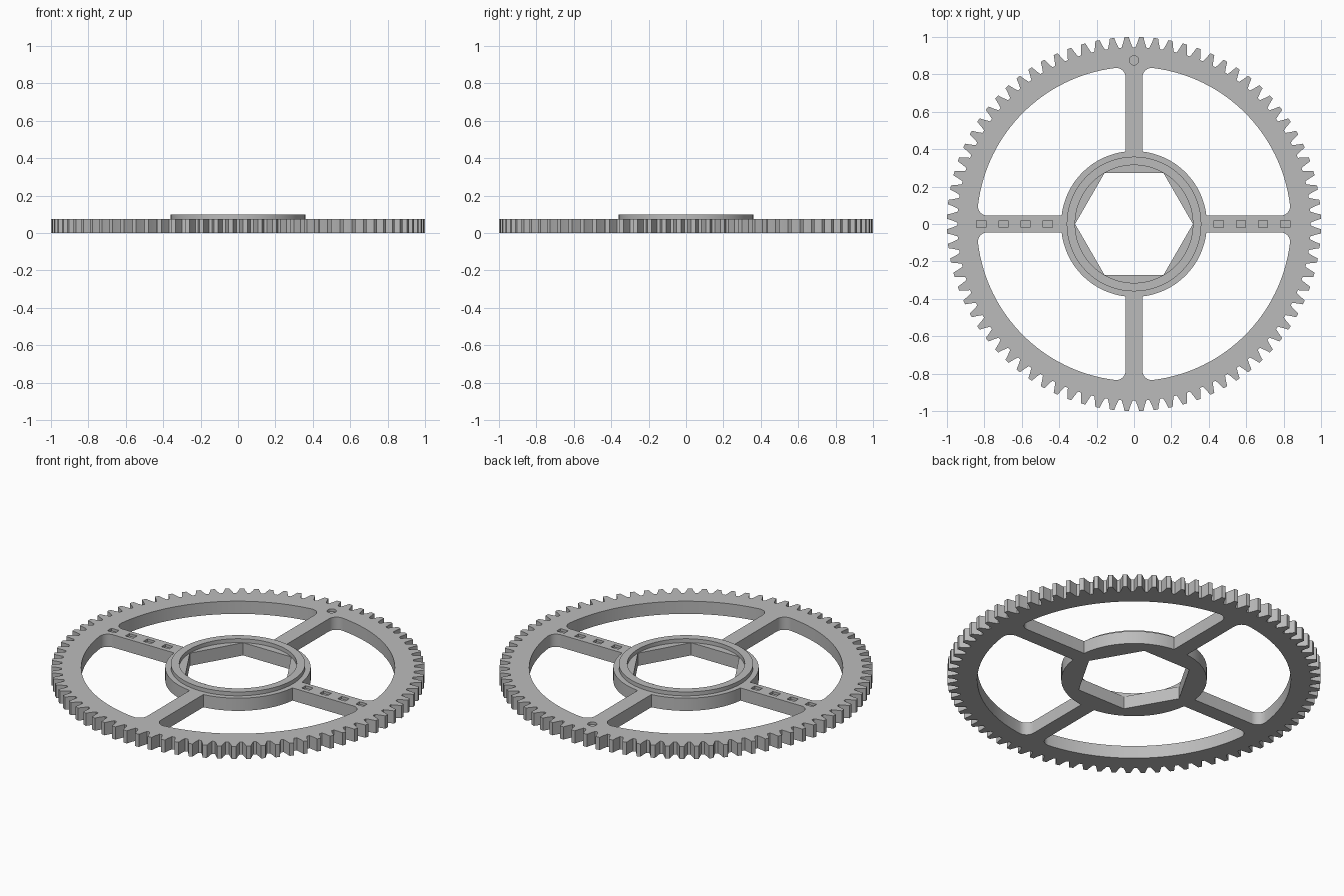
import bpy, bmesh
from math import sin, cos, asin, pi, radians

if "Cube" in bpy.data.objects:
    bpy.data.objects.remove(bpy.data.objects["Cube"], do_unlink=True)

TEETH = 80
PLATE_TOP, RING_TOP, POCKET_FLOOR = 0.075, 0.098, 0.06
HUB_R, RIM_R, SPOKE_HALF, FILLET = 0.39, 0.84, 0.045, 0.05
HEX_R = 0.315

grey = bpy.data.materials.new("plain grey")
grey.use_nodes = True
colour = (0.5, 0.5, 0.5, 1)
grey.diffuse_color = colour
grey.node_tree.nodes["Principled BSDF"].inputs["Base Color"].default_value = colour


def arc(cx, cy, r, a, b, n):
    """Points along an arc, both ends included."""
    return [(cx + r * cos(a + (b - a) * i / n), cy + r * sin(a + (b - a) * i / n))
            for i in range(n + 1)]


def circle(cx, cy, r, n):
    return arc(cx, cy, r, 0, 2 * pi, n)[:-1]


def rotate(points, a):
    return [(x * cos(a) - y * sin(a), x * sin(a) + y * cos(a)) for x, y in points]


def rectangle(cx, cy, w, h):
    return [(cx + i * w / 2, cy + j * h / 2) for i, j in ((-1, -1), (1, -1), (1, 1), (-1, 1))]


def evaluated_mesh(obj):
    graph = bpy.context.evaluated_depsgraph_get()
    return bpy.data.meshes.new_from_object(obj.evaluated_get(graph))


def extrude(name, outlines, z0, z1):
    """Solid from flat outlines; inner outlines become holes."""
    curve = bpy.data.curves.new(name, 'CURVE')
    curve.dimensions, curve.fill_mode = '2D', 'BOTH'
    curve.extrude = (z1 - z0) / 2
    for points in outlines:
        spline = curve.splines.new('POLY')
        spline.points.add(len(points) - 1)
        for p, (x, y) in zip(spline.points, points):
            p.co = (x, y, 0, 1)
        spline.use_cyclic_u = True
    temp = bpy.data.objects.new("outline", curve)
    bpy.context.collection.objects.link(temp)
    mesh = evaluated_mesh(temp)
    bpy.data.objects.remove(temp, do_unlink=True)

    bm = bmesh.new()
    bm.from_mesh(mesh)
    bmesh.ops.remove_doubles(bm, verts=bm.verts, dist=0.0001)
    bmesh.ops.recalc_face_normals(bm, faces=bm.faces)
    bmesh.ops.translate(bm, verts=bm.verts, vec=(0, 0, (z0 + z1) / 2))
    bm.to_mesh(mesh)
    bm.free()
    mesh.materials.clear()
    mesh.materials.append(grey)
    obj = bpy.data.objects.new(name, mesh)
    bpy.context.collection.objects.link(obj)
    return obj


# Toothed outer edge, with a gap on each axis
pitch = 2 * pi / TEETH
tooth = [(-0.39, 0.945), (-0.25, 0.973), (-0.15, 1), (0.15, 1), (0.25, 0.973), (0.39, 0.945)]
edge = [(r * cos((i + 0.5 + f) * pitch), r * sin((i + 0.5 + f) * pitch))
        for i in range(TEETH) for f, r in tooth]

# One window between spokes, rounded at its rim corners
hub_a = asin(SPOKE_HALF / HUB_R)
inner_r, offset = RIM_R - FILLET, SPOKE_HALF + FILLET
rim_a = asin(offset / inner_r)
along = inner_r * cos(rim_a)
window = (arc(0, 0, HUB_R, pi / 2 - hub_a, hub_a, 16)
          + arc(along, offset, FILLET, -pi / 2, rim_a, 8)
          + arc(0, 0, RIM_R, rim_a, pi / 2 - rim_a, 32)[1:-1]
          + arc(offset, along, FILLET, pi / 2 - rim_a, pi, 8))
windows = [rotate(window, k * pi / 2) for k in range(4)]

hexagon = circle(0, 0, HEX_R, 6)
wheel = extrude("gear_wheel", [edge, hexagon] + windows, 0, PLATE_TOP)

# Shallow pockets along the side spokes and a round timing mark on the rim
pockets = [rectangle(side * 0.635 - 0.004 + (k - 1.5) * 0.118, 0, 0.05, 0.037)
           for side in (-1, 1) for k in range(4)]
pockets.append(circle(0, 0.875, 0.025, 24))
cutter = extrude("pocket_cutter", pockets, POCKET_FLOOR, PLATE_TOP + 0.05)
cutter.hide_render = True
cut = wheel.modifiers.new("pockets", 'BOOLEAN')
cut.operation, cut.solver, cut.object = 'DIFFERENCE', 'EXACT', cutter
result = evaluated_mesh(wheel)
wheel.modifiers.clear()
wheel.data = result
bpy.data.objects.remove(cutter, do_unlink=True)

# Raised collar around the hexagonal bore
collar = extrude("hub_collar", [circle(0, 0, 0.36, 72), circle(0, 0, HEX_R, 72)],
                 PLATE_TOP - 0.002, RING_TOP)

# Smooth the curved walls, keep the edges sharp
for obj in (wheel, collar):
    bpy.ops.object.select_all(action='DESELECT')
    obj.select_set(True)
    bpy.context.view_layer.objects.active = obj
    bpy.ops.object.shade_smooth_by_angle(angle=radians(25))
